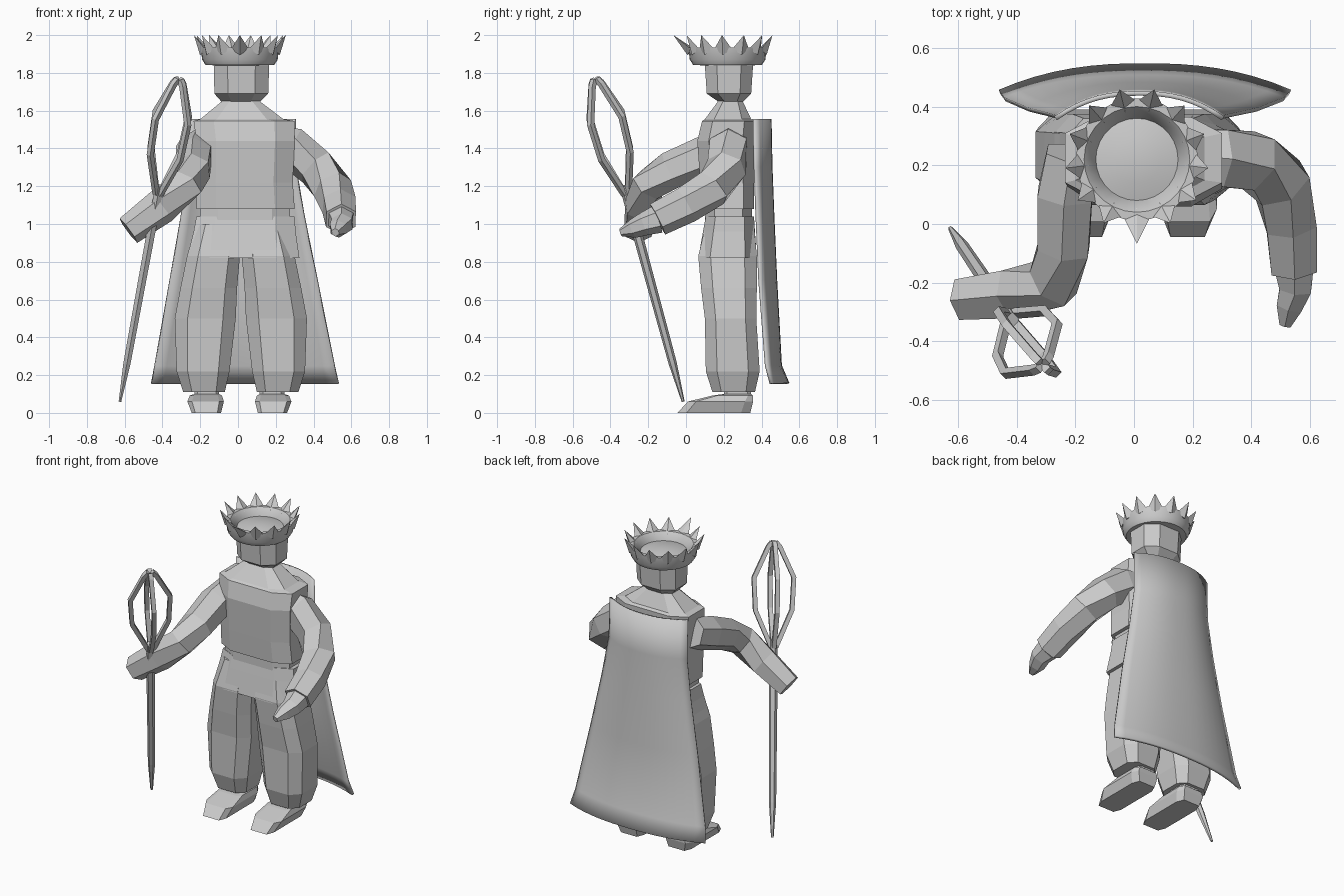
import bpy, math
from mathutils import Vector

if "Cube" in bpy.data.objects:
    bpy.data.objects.remove(bpy.data.objects["Cube"])


def make(name, verts, faces, smooth=None):
    me = bpy.data.meshes.new(name)
    me.from_pydata([tuple(v) for v in verts], [], faces)
    ob = bpy.data.objects.new(name, me)
    bpy.context.collection.objects.link(ob)
    bpy.ops.object.select_all(action='DESELECT')
    ob.select_set(True)
    bpy.context.view_layer.objects.active = ob
    bpy.ops.object.mode_set(mode='EDIT')
    bpy.ops.mesh.select_all(action='SELECT')
    bpy.ops.mesh.normals_make_consistent(inside=False)
    bpy.ops.object.mode_set(mode='OBJECT')
    if smooth:
        bpy.ops.object.shade_smooth_by_angle(angle=math.radians(smooth))
    return ob


def skin(name, rings, closed=False, smooth=None):
    """Bridge rings of points, capping the ends unless closed."""
    n, m = len(rings[0]), len(rings)
    verts = [p for r in rings for p in r]
    faces = []
    for i in range(m if closed else m - 1):
        a, b = i * n, (i + 1) % m * n
        faces += [(a + j, a + (j + 1) % n, b + (j + 1) % n, b + j) for j in range(n)]
    if not closed:
        faces += [tuple(range(n))[::-1], tuple(range((m - 1) * n, m * n))]
    return make(name, verts, faces, smooth)


def boxy(name, sections, c=0.4, mirror=None):
    """Loft chamfered rectangles (x0, x1, y0, y1, z)."""
    rings = []
    for x0, x1, y0, y1, z in sections:
        if mirror is not None:
            x0, x1 = 2 * mirror - x1, 2 * mirror - x0
        a, b = (x1 - x0) / 2 * c, (y1 - y0) / 2 * c
        rings.append([(x0 + a, y0, z), (x1 - a, y0, z), (x1, y0 + b, z), (x1, y1 - b, z),
                      (x1 - a, y1, z), (x0 + a, y1, z), (x0, y1 - b, z), (x0, y0 + b, z)])
    return skin(name, rings)


def tube(name, path, n=6, ref=(0, 0, 1), turn=0.5):
    """Faceted limb along (point, radius) pairs."""
    pts = [Vector(p) for p, r in path]
    rings = []
    for i, (p, r) in enumerate(path):
        t = Vector((0, 0, 0))
        if i > 0:
            t += (pts[i] - pts[i - 1]).normalized()
        if i < len(pts) - 1:
            t += (pts[i + 1] - pts[i]).normalized()
        u = t.cross(Vector(ref)).normalized()
        v = u.cross(t).normalized()
        rings.append([pts[i] + r * (u * math.cos(a) + v * math.sin(a))
                      for a in [(k + turn) * math.tau / n for k in range(n)]])
    return skin(name, rings)


# legs and feet, mirrored left to right
leg = [(-.22, .01, .105, .36, 1.0), (-.27, .01, .065, .375, .83), (-.305, -.005, .08, .375, .66),
       (-.335, -.012, .1, .372, .5), (-.325, -.045, .105, .39, .22), (-.29, -.07, .14, .365, .11)]
foot = [(-.245, -.09, -.045, .34, 0), (-.268, -.075, .01, .355, .06),
        (-.255, -.085, .14, .355, .092), (-.23, -.1, .2, .345, .1), (-.23, -.1, .2, .34, .16)]
for side, m1, m2 in (("right", None, None), ("left", .015, .0075)):
    boxy(side + "_trouser_leg", leg, .42, m1)
    boxy(side + "_shoe", foot, .25, m2)

# hips, belt, tunic and sloping collar
boxy("trouser_hips", [(-.27, .325, .065, .375, .82), (-.235, .305, .09, .365, .96),
                      (-.22, .3, .105, .36, 1.04)], .4)
boxy("belt", [(-.2, .275, .1, .35, 1.02), (-.2, .275, .1, .35, 1.1)], .4)
boxy("tunic", [(-.22, .30, .085, .36, 1.08), (-.22, .29, .075, .36, 1.22),
               (-.22, .30, .06, .36, 1.44), (-.235, .30, .085, .365, 1.545)], .4)
boxy("collar", [(-.235, .30, .085, .365, 1.545), (-.2, .24, .1, .345, 1.555),
                (-.085, .115, .17, .30, 1.65), (-.085, .115, .17, .30, 1.67)], .4)

# head with tapered jaw
boxy("head", [(-.085, .115, .175, .3, 1.645), (-.125, .16, .11, .345, 1.69),
              (-.128, .165, .1, .355, 1.84), (-.12, .15, .1, .35, 1.88)], .5)

# crown: rounded band, inner cap and ring of spikes
C = Vector((.01, .22, 0))


def ring_point(a, r, z):
    return C + Vector((r * math.sin(a), -r * math.cos(a), z))


N = 28
band = [(.135, 1.84), (.182, 1.842), (.2, 1.87), (.208, 1.935), (.18, 1.935), (.14, 1.89)]
skin("crown_band", [[ring_point(k * math.tau / N, r, z) for r, z in band] for k in range(N)],
     closed=True, smooth=40)
skin("crown_cap", [[ring_point(k * math.tau / N, r, z) for k in range(N)]
                   for r, z in ((.145, 1.87), (.14, 1.89), (.08, 1.905), (.02, 1.91))], smooth=40)
S = 13
sv, sf = [], []
for k in range(S):
    a = k * math.tau / S
    w = math.pi / S
    tip = .287 if k == 0 else .245
    b = len(sv)
    sv += [ring_point(a - w, .198, 1.925), ring_point(a, .213, 1.895), ring_point(a + w, .198, 1.925),
           ring_point(a, .165, 1.92), ring_point(a, tip, 2.0)]
    sf += [(b + i, b + (i + 1) % 4, b + 4) for i in range(4)] + [(b + 3, b + 2, b + 1, b)]
make("crown_spikes", sv, sf)

# arms
tube("left_arm", [((.22, .23, 1.41), .105), ((.29, .225, 1.4), .112), ((.41, .215, 1.3), .108),
                  ((.5, .14, 1.19), .108), ((.535, 0, 1.1), .098), ((.545, -.15, 1.025), .09)])
tube("left_hand", [((.545, -.15, 1.025), .075), ((.55, -.22, 1.0), .062),
                   ((.53, -.28, .975), .05), ((.515, -.345, .955), .022)])
tube("right_arm", [((-.21, .24, 1.41), .1), ((-.235, .1, 1.36), .107), ((-.24, -.08, 1.285), .1),
                   ((-.275, -.2, 1.205), .095), ((-.41, -.235, 1.09), .095), ((-.58, -.255, .965), .08)])

# cape: flared curved sheet
rows = [(1.555, .018, .285, .445, .36), (1.3, .02, .285, .45, .365), (1.04, .025, .325, .46, .375),
        (.7, .03, .39, .475, .39), (.25, .035, .475, .5, .425), (.155, .037, .495, .54, .45)]
M = 16
cv = []
for z, cx, hw, yb, ye in rows:
    for j in range(M + 1):
        u = 2 * j / M - 1
        cv.append((cx + hw * u, yb - (yb - ye) * abs(u) ** 2.4, z))
W = M + 1
cf = [(i * W + j, i * W + j + 1, (i + 1) * W + j + 1, (i + 1) * W + j)
      for i in range(len(rows) - 1) for j in range(M)]
cape = make("cape", cv, cf, 40)
sol = cape.modifiers.new("thickness", 'SOLIDIFY')
sol.thickness = .016
sol.offset = 0

# staff: tapered shaft and open four-bar head
P0, P1 = Vector((-.625, -.015, .06)), Vector((-.312, -.48, 1.765))
axis = P1 - P0


def on(t):
    return P0 + axis * t


tube("staff_shaft", [(on(0), .008), (on(.12), .022), (on(.5), .026), (on(.67), .026)], ref=(0, 1, 0))
for k in range(4):
    a = math.pi / 4 + k * math.pi / 2
    d = Vector((math.cos(a), math.sin(a), 0))
    d = (d - axis * (d.dot(axis) / axis.length_squared)).normalized()
    path = [(on(t) + d * r, .019) for t, r in
            ((.645, .015), (.77, .112), (.88, .122), (.985, .035), (1, .012))]
    tube("staff_head_bar_%d" % (k + 1), path, 4, axis.cross(d))
